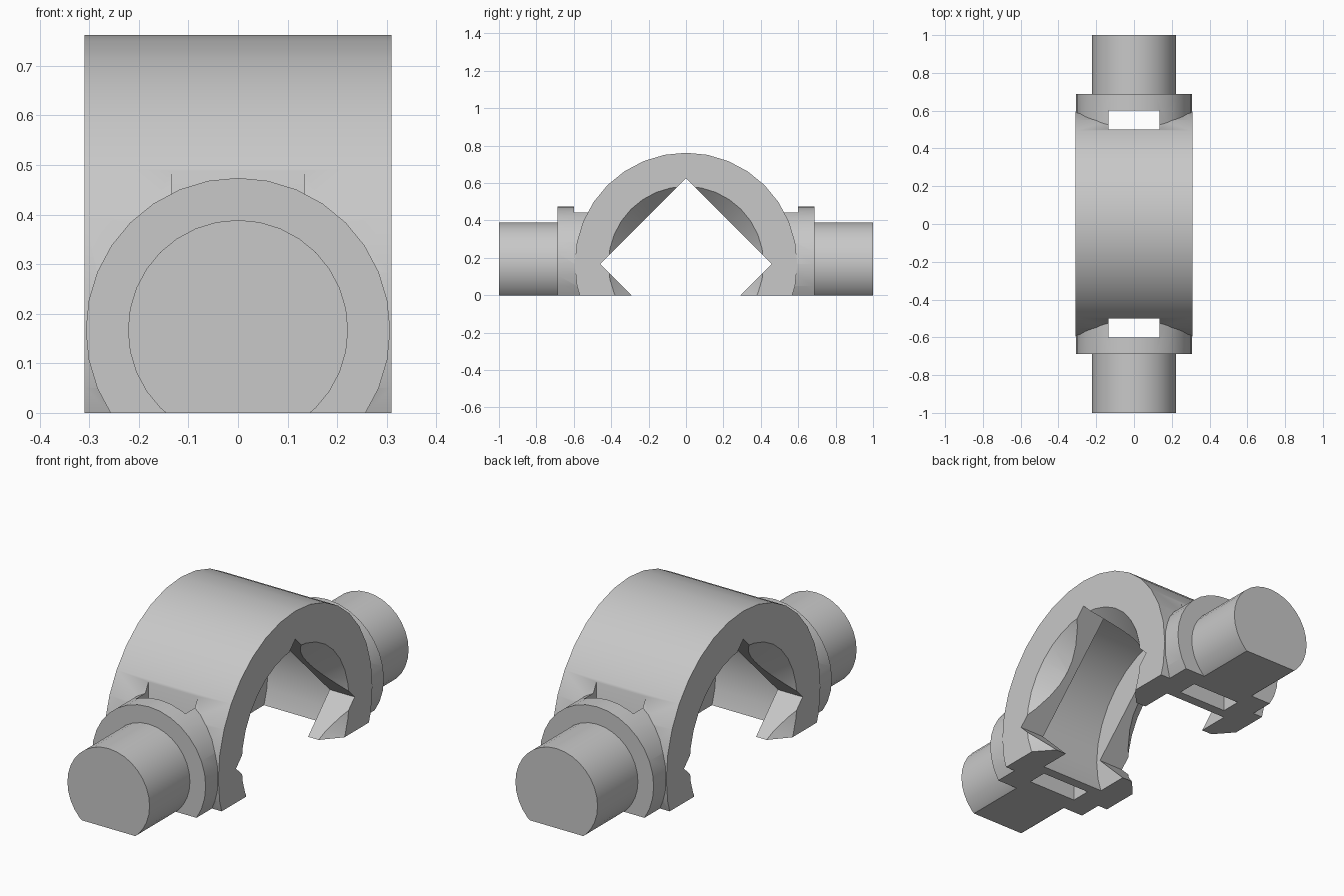
import bpy, bmesh, math
from mathutils import Matrix, Vector

if "Cube" in bpy.data.objects:
    bpy.data.objects.remove(bpy.data.objects["Cube"])

CZ = 0.167  # height of the shared axis centre

grey = bpy.data.materials.new("plain_grey")
grey.diffuse_color = (0.58, 0.58, 0.58, 1)
grey.use_nodes = True
grey.node_tree.nodes["Principled BSDF"].inputs["Base Color"].default_value = grey.diffuse_color


def finish(name, bm):
    bmesh.ops.recalc_face_normals(bm, faces=bm.faces)
    me = bpy.data.meshes.new(name)
    bm.to_mesh(me)
    bm.free()
    ob = bpy.data.objects.new(name, me)
    me.materials.append(grey)
    bpy.context.collection.objects.link(ob)
    return ob


def rod(name, axis, a, b, ra, rb=None, sides=32):
    """Cylinder, cone or prism from a (radius ra) to b (radius rb) along X or Y."""
    bm = bmesh.new()
    bmesh.ops.create_cone(bm, cap_ends=True, segments=sides, radius1=ra,
                          radius2=ra if rb is None else rb, depth=b - a)
    if axis == 'X':
        rot, mid = Matrix.Rotation(math.pi / 2, 4, 'Y'), Vector(((a + b) / 2, 0, CZ))
    else:
        rot, mid = Matrix.Rotation(-math.pi / 2, 4, 'X'), Vector((0, (a + b) / 2, CZ))
    bmesh.ops.transform(bm, matrix=Matrix.Translation(mid) @ rot, verts=bm.verts)
    return finish(name, bm)


def box(name, lo, hi):
    bm = bmesh.new()
    bmesh.ops.create_cube(bm, size=1)
    for v in bm.verts:
        v.co = [lo[i] + (v.co[i] + 0.5) * (hi[i] - lo[i]) for i in range(3)]
    return finish(name, bm)


def combine(target, other, operation):
    mod = target.modifiers.new("bool", 'BOOLEAN')
    mod.operation = operation
    mod.solver = 'EXACT'
    mod.object = other
    bpy.context.view_layer.objects.active = target
    bpy.ops.object.modifier_apply(modifier=mod.name)
    bpy.data.objects.remove(other, do_unlink=True)


# ring with a collar and pin on each side
body = rod("trunnion_ring", 'X', -0.31, 0.31, 0.595)
for s in (-1, 1):
    for name, a, b, r in (("collar", 0.3, 0.688, 0.307), ("pin", 0.62, 1.0, 0.222)):
        lo, hi = sorted((s * a, s * b))
        combine(body, rod(name, 'Y', lo, hi, r), 'UNION')

# square bore standing on its corner
combine(body, rod("bore", 'X', -0.5, 0.5, 0.458, sides=4), 'DIFFERENCE')
# conical flare at both bore ends
combine(body, rod("flare_a", 'X', 0.22, 0.33, 0.325, 0.435), 'DIFFERENCE')
combine(body, rod("flare_b", 'X', -0.33, -0.22, 0.435, 0.325), 'DIFFERENCE')
# wide round groove in the middle of the bore
combine(body, rod("groove", 'X', -0.175, 0.175, 0.482), 'DIFFERENCE')
# vertical strap slots
for s in (-1, 1):
    y0, y1 = sorted((s * 0.5, s * 0.6))
    combine(body, box("slot", (-0.134, y0, -1), (0.134, y1, 1)), 'DIFFERENCE')
# flat base
combine(body, box("base_cut", (-2, -2, -2), (2, 2, 0)), 'DIFFERENCE')

bpy.ops.object.select_all(action='DESELECT')
body.select_set(True)
bpy.context.view_layer.objects.active = body
bpy.ops.object.shade_smooth_by_angle(angle=math.radians(30))
